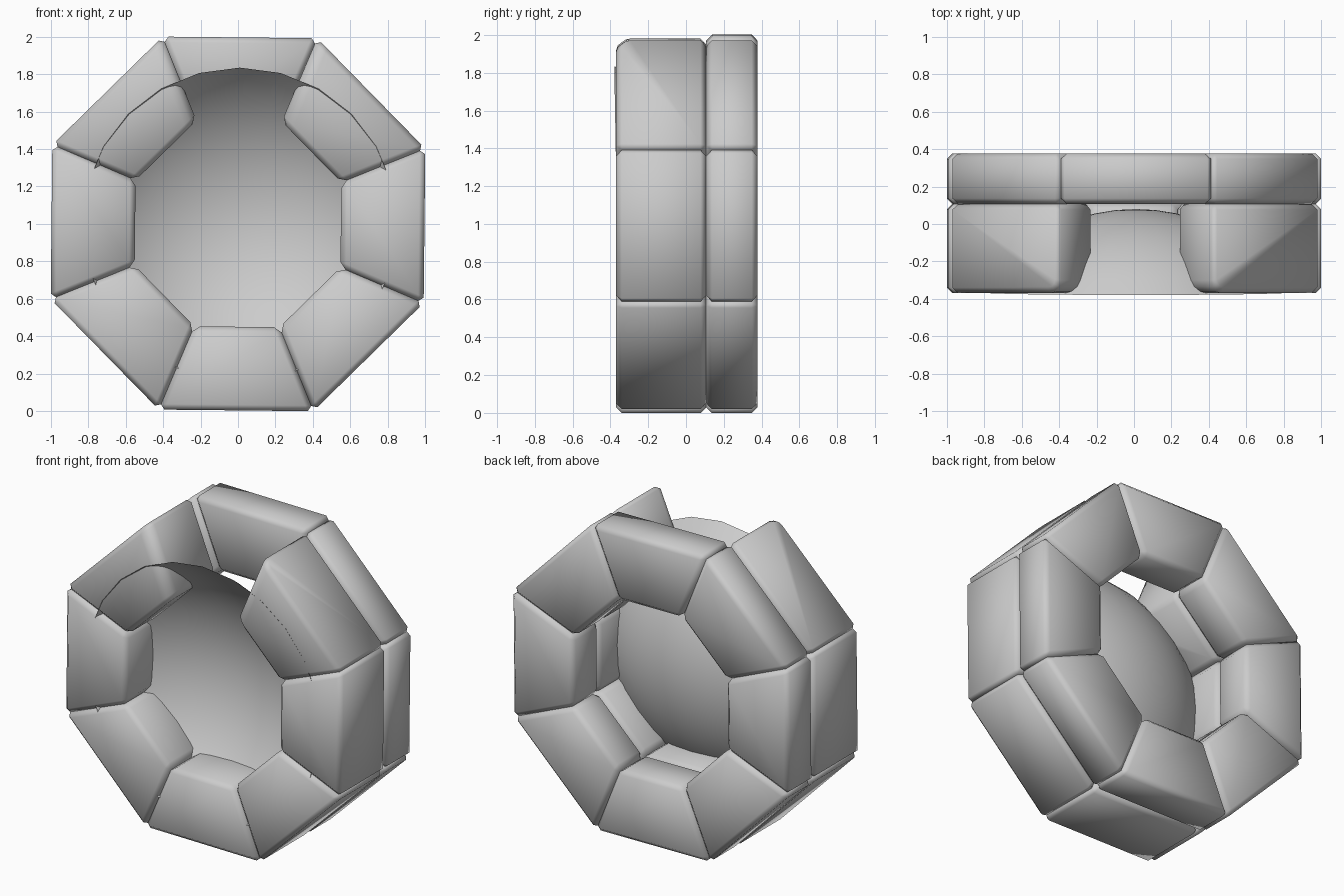
import bpy, bmesh
from math import sin, cos, tan, pi, radians, sqrt, asin
from mathutils import Vector, Matrix

if "Cube" in bpy.data.objects:
    bpy.data.objects.remove(bpy.data.objects["Cube"])

CZ = 1.0
HALF = pi / 8


def finish(name, bm, limit):
    bmesh.ops.recalc_face_normals(bm, faces=bm.faces)
    me = bpy.data.meshes.new(name)
    bm.to_mesh(me)
    bm.free()
    ob = bpy.data.objects.new(name, me)
    bpy.context.collection.objects.link(ob)
    bpy.ops.object.select_all(action='DESELECT')
    ob.select_set(True)
    bpy.context.view_layer.objects.active = ob
    bpy.ops.object.shade_smooth_by_angle(angle=radians(limit))
    return ob


def ring_block(name, index, y0, y1, open_side=0):
    """Wedge-shaped block; index counts clockwise from the top."""
    r_in, r_out = 0.55, 0.997
    bm = bmesh.new()
    profile = [(-r_in * tan(HALF), r_in), (r_in * tan(HALF), r_in),
               (r_out * tan(HALF), r_out), (-r_out * tan(HALF), r_out)]
    front = [bm.verts.new((x, y0, z)) for x, z in profile]
    back = [bm.verts.new((x, y1, z)) for x, z in profile]
    bm.faces.new(front)
    bm.faces.new(back[::-1])
    for i in range(4):
        j = (i + 1) % 4
        bm.faces.new((front[i], back[i], back[j], front[j]))
    bmesh.ops.recalc_face_normals(bm, faces=bm.faces)
    # wider rounding on the ends that flank the top opening
    if open_side:
        ed = [e for e in bm.edges if all(v.co.y < y0 + 1e-4 and
              v.co.x * open_side > 0 for v in e.verts)]
        bmesh.ops.bevel(bm, geom=ed, offset=0.07, segments=3, profile=0.5,
                        affect='EDGES')
    ed = [e for e in bm.edges if e.calc_face_angle(0) > radians(40)]
    bmesh.ops.bevel(bm, geom=ed, offset=0.03, segments=1, profile=0.5,
                    affect='EDGES')
    bm.transform(Matrix.Translation((0, 0, CZ)) @
                 Matrix.Rotation(index * pi / 4 + radians(0.6), 4, 'Y'))
    return finish(name, bm, 60)


# front ring: seven blocks, open at the top
for i in range(1, 8):
    ring_block("front_ring_block_%d" % i, i, -0.37, 0.107,
               {1: -1, 7: 1}.get(i, 0))

# back ring: eight thinner blocks
for i in range(8):
    ring_block("back_ring_block_%d" % i, i, 0.107, 0.378)

# bowl: shallow open spherical dish held inside the front ring
bm = bmesh.new()
rim, depth, sides, rings = 0.842, 0.445, 24, 9
R = (rim ** 2 + depth ** 2) / (2 * depth)
amax = asin(rim / R)
pole = bm.verts.new((0, 0.08, 0))
prev = None
for k in range(1, rings + 1):
    a = amax * k / rings
    cur = []
    for s in range(sides):
        t = 2 * pi * s / sides
        cur.append(bm.verts.new((R * sin(a) * sin(t), 0.08 - R * (1 - cos(a)),
                                 R * sin(a) * cos(t))))
    for s in range(sides):
        n = (s + 1) % sides
        if prev is None:
            bm.faces.new((pole, cur[s], cur[n]))
        else:
            bm.faces.new((prev[s], cur[s], cur[n], prev[n]))
    prev = cur
bm.transform(Matrix.Translation((0.01, 0, CZ)) @
             Matrix.Rotation(radians(1.0), 4, 'X'))
finish("bowl", bm, 60)
